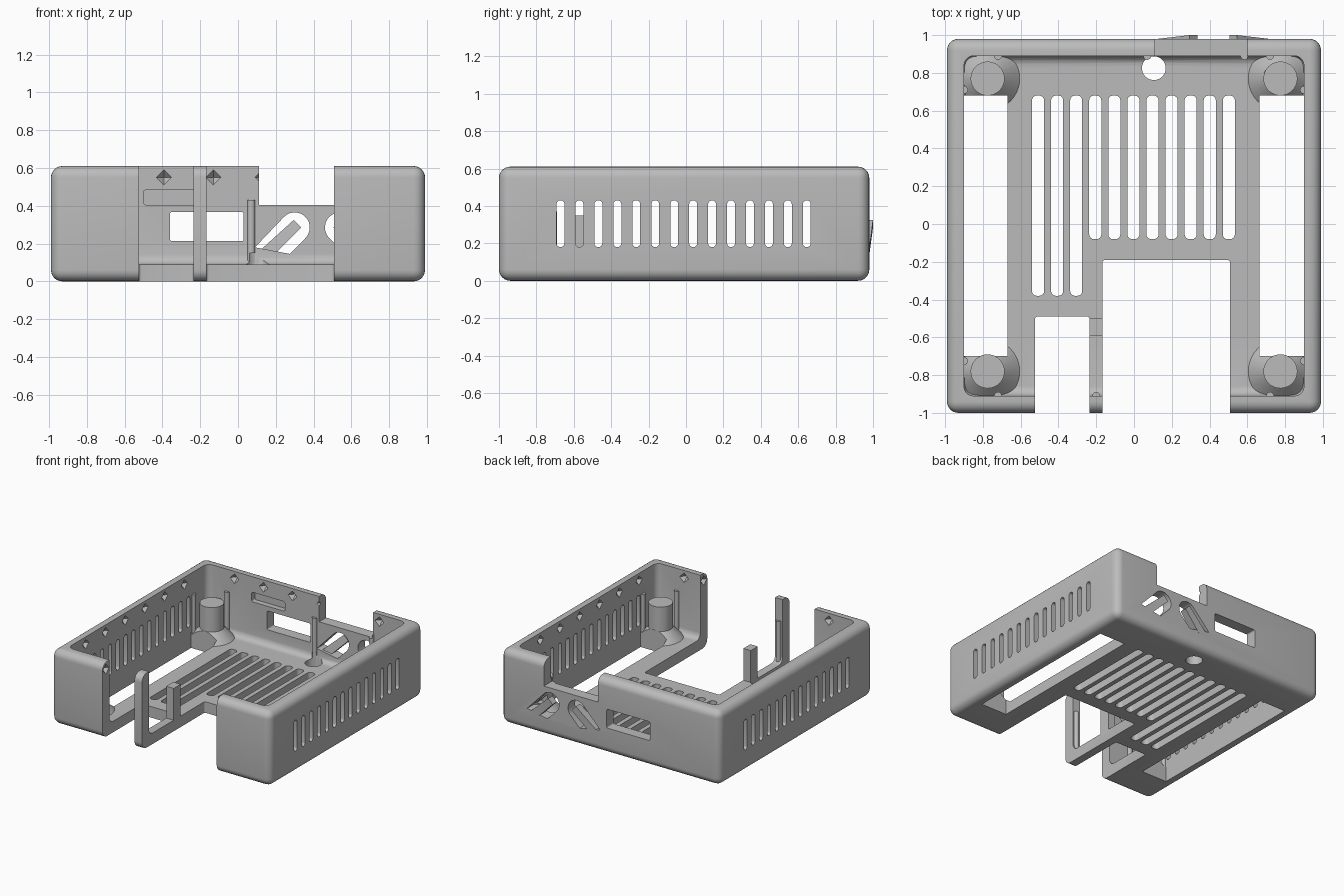
import bpy, bmesh, math
from mathutils import Matrix, Vector

old = bpy.data.objects.get("Cube")
if old:
    bpy.data.objects.remove(old)

grey = bpy.data.materials.new("plain_grey")
grey.use_nodes = True
colour = (0.5, 0.5, 0.5, 1)
grey.diffuse_color = colour
grey.node_tree.nodes["Principled BSDF"].inputs["Base Color"].default_value = colour


def box(bm, xs, ys, zs, radius=0, axes="", segments=4):
    """Box from ranges; edges running along the named axes are rounded."""
    size = [r[1] - r[0] for r in (xs, ys, zs)]
    mid = [(r[0] + r[1]) / 2 for r in (xs, ys, zs)]
    mat = Matrix.Translation(mid) @ Matrix.Diagonal((*size, 1))
    verts = bmesh.ops.create_cube(bm, size=1, matrix=mat)["verts"]
    edges = []
    for e in {e for v in verts for e in v.link_edges}:
        d = e.verts[0].co - e.verts[1].co
        axis = "xyz"[max(range(3), key=lambda i: abs(d[i]))]
        if axis in axes:
            edges.append(e)
    if edges:
        bmesh.ops.bevel(bm, geom=edges, offset=radius, segments=segments,
                        profile=0.5, affect="EDGES")


def rod(bm, x, y, z0, z1, r0, r1=None, segments=40):
    bmesh.ops.create_cone(bm, cap_ends=True, segments=segments, radius1=r0,
                          radius2=r0 if r1 is None else r1, depth=z1 - z0,
                          matrix=Matrix.Translation((x, y, (z0 + z1) / 2)))


def loft(bm, front, back):
    """Solid between two matching outlines."""
    a = [bm.verts.new(p) for p in front]
    b = [bm.verts.new(p) for p in back]
    bm.faces.new(a)
    bm.faces.new(b[::-1])
    for i in range(len(a)):
        j = (i + 1) % len(a)
        bm.faces.new((a[j], a[i], b[i], b[j]))


def make(name, bm):
    bmesh.ops.recalc_face_normals(bm, faces=bm.faces)
    mesh = bpy.data.meshes.new(name)
    bm.to_mesh(mesh)
    bm.free()
    mesh.materials.append(grey)
    obj = bpy.data.objects.new(name, mesh)
    bpy.context.collection.objects.link(obj)
    return obj


def combine(target, bm, operation):
    """Apply a boolean and discard its helper."""
    helper = make("helper", bm)
    helper.hide_render = True
    mod = target.modifiers.new("bool", "BOOLEAN")
    mod.operation, mod.object = operation, helper
    mod.solver, mod.use_self = "EXACT", True
    bpy.context.view_layer.update()
    graph = bpy.context.evaluated_depsgraph_get()
    mesh = bpy.data.meshes.new_from_object(target.evaluated_get(graph))
    target.modifiers.clear()
    target.data = mesh
    bpy.data.objects.remove(helper)


# Rounded tray with a hollow interior
bm = bmesh.new()
box(bm, (-0.99, 0.99), (-1, 0.98), (0, 0.61), 0.06, "xyz", 6)
case = make("enclosure_tray", bm)
bm = bmesh.new()
box(bm, (-0.9, 0.9), (-0.91, 0.89), (0.09, 1), 0.05, "xyz", 5)
combine(case, bm, "DIFFERENCE")

# Corner posts with flared feet
bm = bmesh.new()
for x in (-0.775, 0.775):
    for y in (-0.78, 0.77):
        rod(bm, x, y, 0.05, 0.37, 0.09)
combine(case, bm, "UNION")
bm = bmesh.new()
for x in (-0.775, 0.775):
    for y in (-0.78, 0.77):
        rod(bm, x, y, 0.08, 0.17, 0.18, 0.09)
combine(case, bm, "UNION")

# Thin locating ribs on the inner walls, and the stop block
bm = bmesh.new()
ribs = [(s * 0.72, y) for s in (-1, 1) for y in (-0.91, 0.89)]
ribs += [(s * 0.9, y) for s in (-1, 1) for y in (-0.725, 0.71)]
ribs += [(0.07, 0.89), (0.585, 0.89), (-0.2, -0.91)]
for x, y in ribs:
    rod(bm, x, y, 0.08, 0.43, 0.021, segments=16)
box(bm, (-0.235, -0.168), (-0.59, -0.5), (0.04, 0.35))
combine(case, bm, "UNION")

# Large openings: floor, front bays, rear notch, window, recess, round hole
bm = bmesh.new()
box(bm, (-0.9, -0.67), (-0.7, 0.68), (-0.1, 0.175))
box(bm, (0.665, 0.9), (-0.7, 0.68), (-0.1, 0.175))
box(bm, (-0.525, -0.235), (-1.1, -0.49), (-0.1, 0.8), 0.015, "z")
box(bm, (-0.168, 0.508), (-1.1, -0.19), (-0.1, 0.8), 0.015, "z")
box(bm, (0.11, 0.598), (0.84, 1.1), (0.403, 0.8))
box(bm, (-0.36, 0.03), (0.8, 1.1), (0.213, 0.367), 0.01, "y")
box(bm, (-0.5, -0.2), (0.8, 0.935), (0.405, 0.483), 0.012, "y")
rod(bm, 0.105, 0.825, -0.1, 0.15, 0.063)
combine(case, bm, "DIFFERENCE")

# Ventilation slots in the floor and both side walls
bm = bmesh.new()
for i in range(11):
    x = -0.508 + 0.101 * i
    box(bm, (x - 0.032, x + 0.032), (-0.38 if i < 3 else -0.08, 0.68),
        (-0.1, 0.14), 0.025, "z")
for i in range(14):
    y = -0.671 + 0.1013 * i
    for xs in ((-1.1, -0.86), (0.86, 1.1)):
        box(bm, xs, (y - 0.021, y + 0.021), (0.18, 0.43), 0.02, "x")
combine(case, bm, "DIFFERENCE")

# Diamond snap dimples near the rim
bm = bmesh.new()
dimples = [(s * 0.9, -0.68 + 0.255 * i) for s in (-1, 1) for i in range(6)]
dimples += [(x, 0.89) for x in (-0.655, -0.392, -0.13, 0.13, 0.655)]
dimples += [(-0.655, -0.91), (0.655, -0.91), (-0.525, -0.955), (0.508, -0.955)]
for x, y in dimples:
    bmesh.ops.create_uvsphere(bm, u_segments=4, v_segments=2, radius=0.04,
                              matrix=Matrix.Translation((x, y, 0.55)))
combine(case, bm, "DIFFERENCE")

# Mirrored pair of cable clips: a rounded cutout with a raised tongue
AXIS = 0.42


def outline(points, depths, mirror):
    return [Vector((2 * AXIS - x if mirror else x, d, z))
            for (x, z), d in zip(points, depths)]


arc = [math.radians(140 - 15 * i) for i in range(13)]
cutout = [(0.09, 0.18)]
cutout += [(0.3 + 0.08 * math.cos(a), 0.285 + 0.08 * math.sin(a)) for a in arc]
cutout += [(0.275, 0.145)]
bm = bmesh.new()
for mirror in (False, True):
    n = len(cutout)
    loft(bm, outline(cutout, [0.8] * n, mirror), outline(cutout, [1.1] * n, mirror))
combine(case, bm, "DIFFERENCE")

tongue = [(0.08, 0.13), (0.15, 0.1), (0.335, 0.285), (0.295, 0.325)]
bm = bmesh.new()
for mirror in (False, True):
    loft(bm, outline(tongue, [0.9, 0.9, 0.945, 0.945], mirror),
         outline(tongue, [0.975, 0.975, 1.0, 1.0], mirror))
combine(case, bm, "UNION")

# Smooth the fillets, keep hard edges
bpy.ops.object.select_all(action="DESELECT")
case.select_set(True)
bpy.context.view_layer.objects.active = case
bpy.ops.object.shade_smooth_by_angle(angle=math.radians(30))
